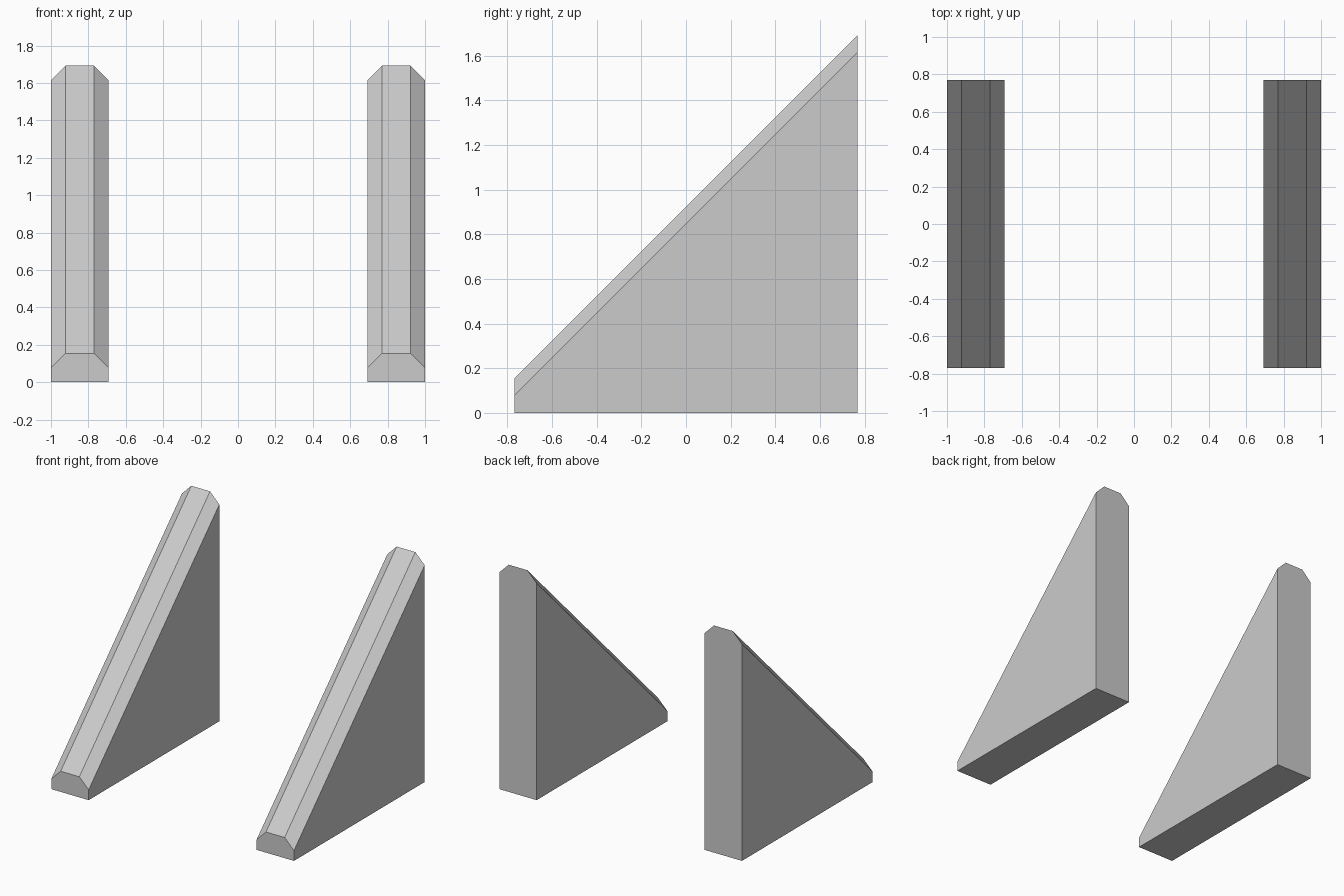
import bpy
import bmesh

if "Cube" in bpy.data.objects:
    bpy.data.objects.remove(bpy.data.objects["Cube"])

U = 2 / 26            # grid unit: the model is 26 units wide
HALF_DEPTH = 10 * U
HALF_WIDTH = 2 * U
CHAMFER = U


def section(y, top):
    """Upright cross-section with chamfered top corners."""
    w, c = HALF_WIDTH, CHAMFER
    return [(-w, y, 0), (w, y, 0), (w, y, top - c),
            (w - c, y, top), (c - w, y, top), (-w, y, top - c)]


def sloped_rail(name, x):
    """Loft from the low front section to the tall back section."""
    bm = bmesh.new()
    front = [bm.verts.new(p) for p in section(-HALF_DEPTH, 2 * U)]
    back = [bm.verts.new(p) for p in section(HALF_DEPTH, 22 * U)]
    bm.faces.new(front)
    bm.faces.new(back[::-1])
    n = len(front)
    for i in range(n):
        j = (i + 1) % n
        bm.faces.new((front[j], front[i], back[i], back[j]))
    bmesh.ops.recalc_face_normals(bm, faces=bm.faces)
    mesh = bpy.data.meshes.new(name)
    bm.to_mesh(mesh)
    bm.free()
    obj = bpy.data.objects.new(name, mesh)
    obj.location.x = x
    bpy.context.collection.objects.link(obj)


# Matching stair side walls
for name, side in (("left_side_wall", -1), ("right_side_wall", 1)):
    sloped_rail(name, side * (1 - HALF_WIDTH))
